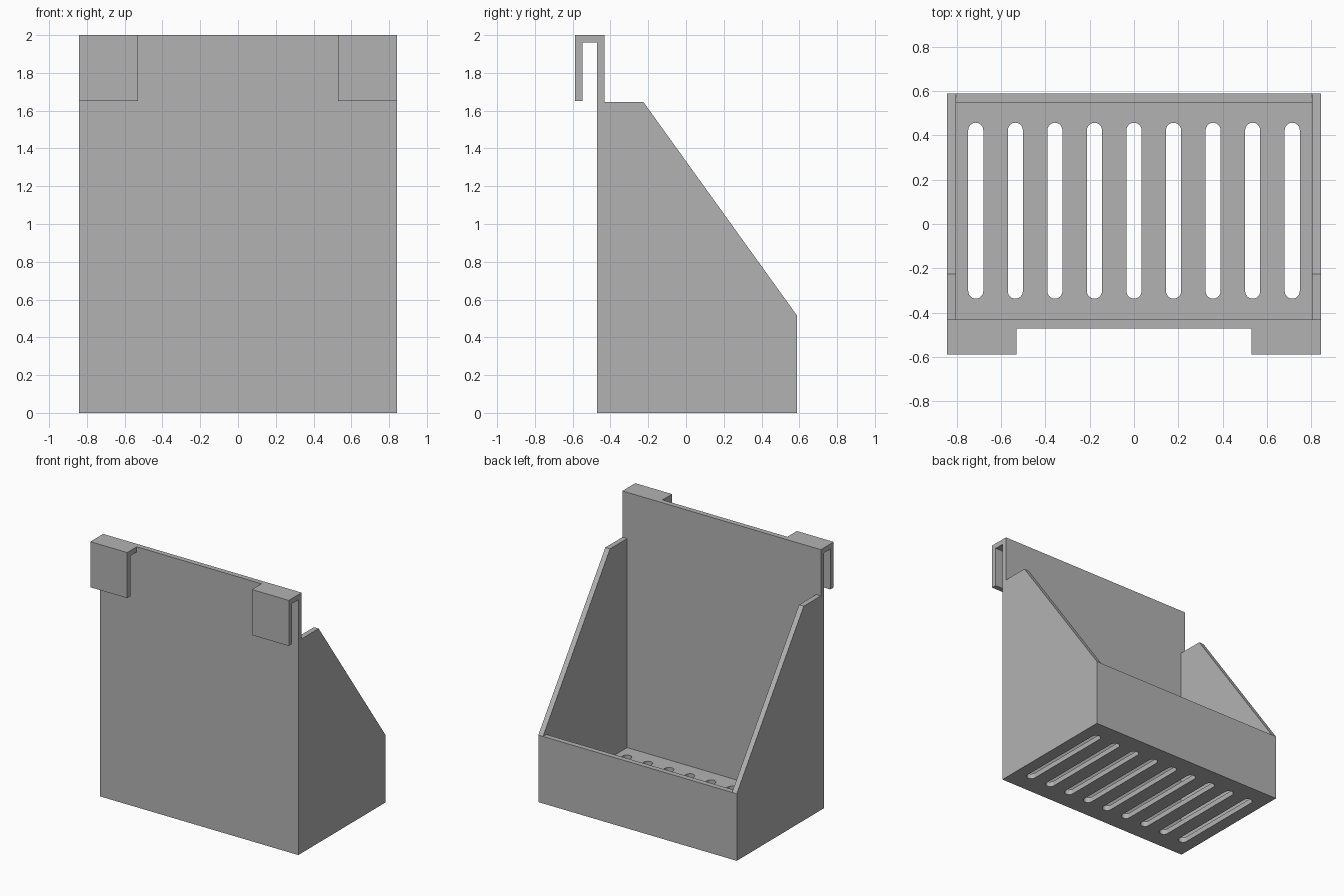
import bpy, bmesh, math
from mathutils import Vector

cube = bpy.data.objects.get("Cube")
if cube:
    bpy.data.objects.remove(cube, do_unlink=True)

grey = bpy.data.materials.new("light grey plastic")
grey.use_nodes = True
grey.diffuse_color = (0.45, 0.45, 0.45, 1)
grey.node_tree.nodes["Principled BSDF"].inputs["Base Color"].default_value = grey.diffuse_color

# Overall sizes
W, D, H, T = 0.843, 0.588, 2.0, 0.04
INNER = W - T
BACK = -0.472                # outer face of the back panel
WALL = BACK + T              # inner face of the back panel
LIP = 0.515                  # height of the low wall


def make_object(name, bm):
    bmesh.ops.recalc_face_normals(bm, faces=bm.faces)
    mesh = bpy.data.meshes.new(name)
    bm.to_mesh(mesh)
    bm.free()
    mesh.materials.append(grey)
    obj = bpy.data.objects.new(name, mesh)
    bpy.context.collection.objects.link(obj)
    return obj


def add_prism(bm, points, offset):
    """Extrude a closed outline by the offset."""
    face = bm.faces.new([bm.verts.new(p) for p in points])
    result = bmesh.ops.extrude_face_region(bm, geom=[face], use_keep_orig=True)
    verts = [g for g in result["geom"] if isinstance(g, bmesh.types.BMVert)]
    bmesh.ops.translate(bm, verts=verts, vec=Vector(offset))


def side_profile(name, outline, x0, x1):
    """Extrude a (y, z) outline from x0 to x1."""
    bm = bmesh.new()
    add_prism(bm, [(x0, y, z) for y, z in outline], (x1 - x0, 0, 0))
    return make_object(name, bm)


def box(name, x, y0, y1, z0, z1):
    return side_profile(name, [(y0, z0), (y1, z0), (y1, z1), (y0, z1)], -x, x)


# Panels
box("back_panel", W, BACK, WALL, 0, H)
box("low_wall", INNER, D - T, D, 0, LIP)
floor = box("slotted_floor", INNER, WALL, D - T, 0, T)

# Sloped sides and hanging hooks, mirrored left and right
SIDE = [(WALL, 0), (D, 0), (D, LIP), (-0.225, 1.645), (WALL, 1.645)]
HOOK = [(BACK, H), (-D, H), (-D, 1.65), (T - D, 1.65), (T - D, H - T), (BACK, H - T)]
for label, s in (("left", 1), ("right", -1)):
    side_profile(label + "_side", SIDE, s * INNER, s * W)
    side_profile(label + "_hook", HOOK, s * 0.53, s * W)

# Rounded slots through the floor
bm = bmesh.new()
R, Y0, Y1, SEGS = 0.034, -0.303, 0.423, 12
for i in range(-4, 5):
    outline = []
    for centre, start in ((Y1, 0), (Y0, math.pi)):
        for k in range(SEGS + 1):
            a = start + math.pi * k / SEGS
            outline.append((i * 0.1785 + R * math.cos(a), centre + R * math.sin(a), -T))
    add_prism(bm, outline, (0, 0, 3 * T))
cutter = make_object("slot_cutter", bm)
cutter.hide_render = True
cutter.hide_viewport = True
cut = floor.modifiers.new("slots", "BOOLEAN")
cut.operation = "DIFFERENCE"
cut.solver = "EXACT"
cut.object = cutter
